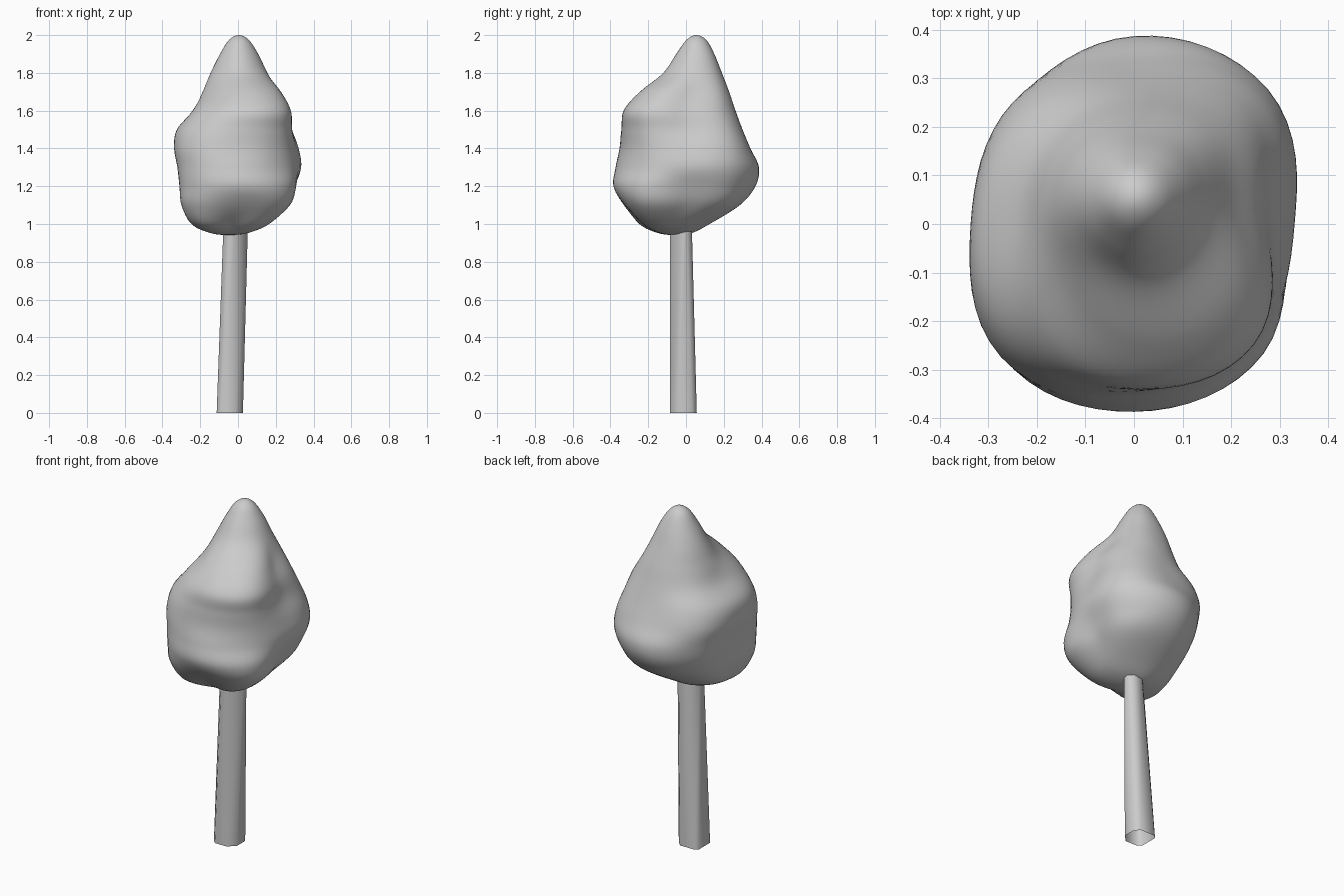
import bpy, bmesh, math

if "Cube" in bpy.data.objects:
    bpy.data.objects.remove(bpy.data.objects["Cube"])

# crown rings, top to bottom: z, centre x, centre y, radii (one, or eight from +x anticlockwise)
RINGS = [
    (2.00, .005, .055, [0]),
    (1.975, .005, .055, [.052]),
    (1.90, .005, .055, [.102, .102, .095, .097, .10, .102, .107, .103]),
    (1.80, .005, .05, [.15, .152, .14, .145, .15, .152, .17, .165]),
    (1.70, 0, .03, [.205, .22, .197, .19, .187, .205, .27, .285]),
    (1.60, 0, 0, [.262, .29, .26, .25, .235, .29, .328, .345]),
    (1.50, 0, 0, [.283, .335, .298, .32, .322, .358, .342, .342]),
    (1.40, 0, 0, [.315, .375, .34, .352, .335, .385, .35, .34]),
    (1.30, 0, 0, [.33, .39, .385, .345, .312, .385, .372, .352]),
    (1.20, 0, 0, [.298, .357, .368, .322, .293, .382, .384, .377]),
    (1.10, 0, 0, [.25, .29, .285, .27, .272, .37, .325, .345]),
    (1.00, -.03, -.05, [.19, .18, .175, .18, .205, .25, .17, .22]),
    (.952, -.04, -.05, [.09, .08, .08, .08, .10, .12, .09, .10]),
    (.942, -.05, -.055, [0]),
]


def spline(a, b, c, d, t):
    return b + .5 * t * (c - a + t * (2*a - 5*b + 4*c - d + t * (3*(b - c) + d - a)))


def make_object(name, loops, angle, capped):
    """Skin a stack of vertex loops and optionally close both ends."""
    bm = bmesh.new()
    rows = [[bm.verts.new(p) for p in loop] for loop in loops]
    n = len(rows[0])
    for a, b in zip(rows, rows[1:]):
        for i in range(n):
            j = (i + 1) % n
            bm.faces.new((a[i], b[i], b[j], a[j]))
    if capped:
        bm.faces.new(rows[0])
        bm.faces.new(rows[-1][::-1])
    bmesh.ops.recalc_face_normals(bm, faces=bm.faces)
    me = bpy.data.meshes.new(name)
    bm.to_mesh(me)
    bm.free()
    ob = bpy.data.objects.new(name, me)
    bpy.context.collection.objects.link(ob)
    bpy.ops.object.select_all(action='DESELECT')
    ob.select_set(True)
    bpy.context.view_layer.objects.active = ob
    bpy.ops.object.shade_smooth_by_angle(angle=math.radians(angle))
    return ob


# lumpy crown: smooth interpolation of the rings in height and around
SEG, STEP = 8, 6
rings = [[z, x, y] + (r * 8 if len(r) == 1 else r) for z, x, y, r in RINGS]


def mirrored(ring):
    return ring[:3] + [-v for v in ring[3:]]


rings = [mirrored(rings[1])] + rings + [mirrored(rings[-2])]
loops = []
for k in range(1, len(rings) - 2):
    for s in range(STEP):
        t = s / STEP
        z, x, y, *r = [spline(*q, t) for q in zip(*rings[k - 1:k + 3])]
        if k == 1 and s == 0:
            r = [.0005] * 8
        loop = []
        for i in range(8 * SEG):
            d, f = divmod(i, SEG)
            rad = spline(r[d - 1], r[d], r[(d + 1) % 8], r[(d + 2) % 8], f / SEG)
            a = i * math.tau / (8 * SEG)
            loop.append((x + rad * math.cos(a), y + rad * math.sin(a), z))
        loops.append(loop)
make_object("crown", loops, 180, True)


# trunk: leaning, tapered square post with cut corners and open ends
def post_loop(z, x0, x1, y0, y1, fl, fr, br, bl):
    """Corner cuts: front left, front right, back right, back left."""
    return [(x, y, z) for x, y in (
        (x0 + fl, y0), (x1 - fr, y0), (x1, y0 + fr), (x1, y1 - br),
        (x1 - br, y1), (x0 + bl, y1), (x0, y1 - bl), (x0, y0 + fl))]


make_object("trunk", [
    post_loop(0, -.113, .026, -.085, .057, .022, .04, .027, .017),
    post_loop(1.02, -.076, .053, -.085, .03, .028, .066, .027, .05)], 60, False)
